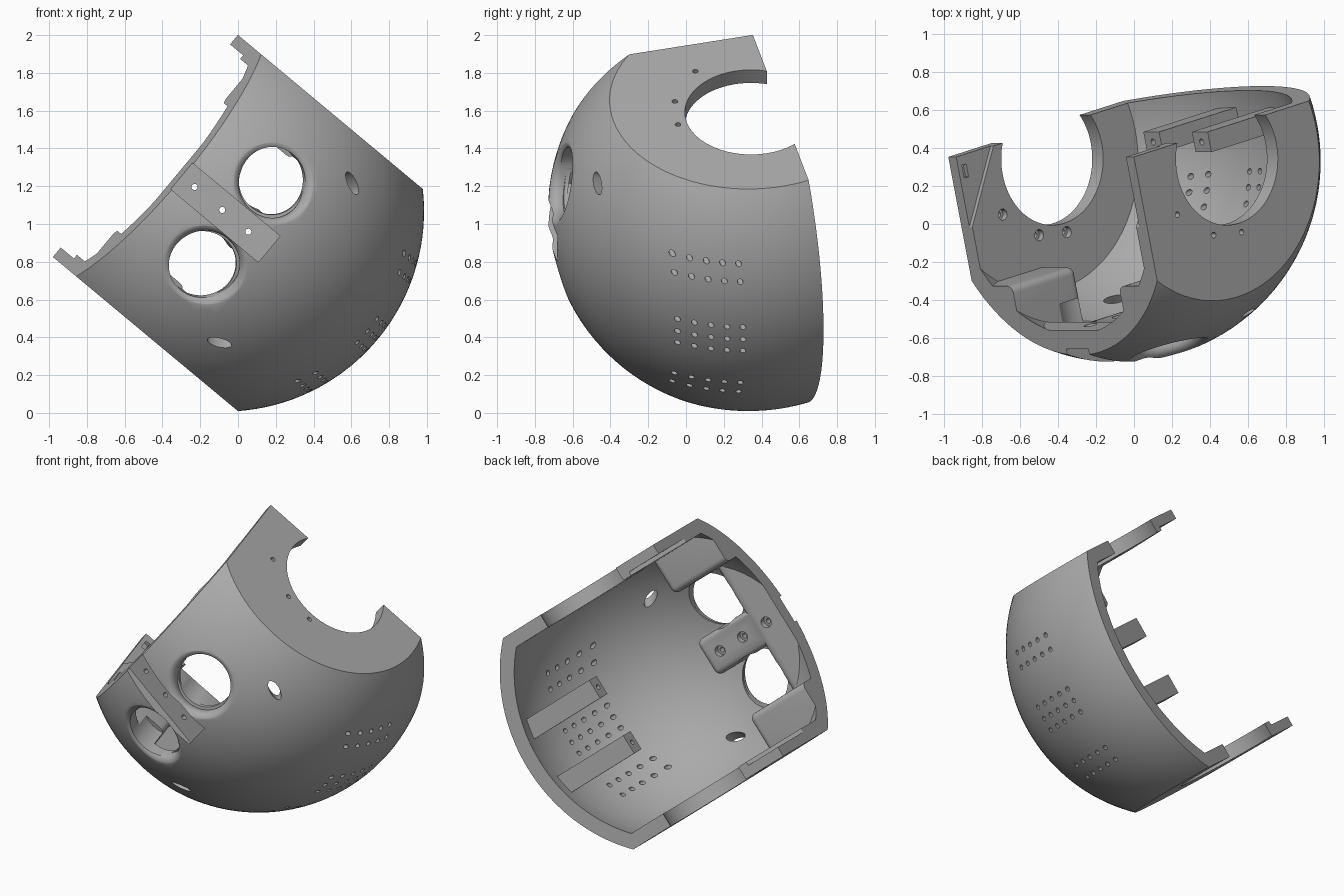
import bpy, bmesh, math
from mathutils import Matrix, Vector

if "Cube" in bpy.data.objects:
    bpy.data.objects.remove(bpy.data.objects["Cube"])

R, R_IN = 1.061, 0.965           # outer and inner shell radius
HALF, WALL = 0.765, 0.675        # outer and inner side faces
BACK, TOP, FACE = 0.152, 0.518, -0.79
TILT = math.radians(13.8)
UNTILT = Matrix.Rotation(-TILT, 4, "X")
POSE = (Matrix.Translation((-0.076, 0.33, 1.068))
        @ Matrix.Rotation(math.radians(-50.2), 4, "Y")
        @ Matrix.Rotation(TILT, 4, "X"))

grey = bpy.data.materials.new("Plain grey")
grey.use_nodes = True
grey.diffuse_color = (0.4, 0.4, 0.4, 1)
grey.node_tree.nodes["Principled BSDF"].inputs["Base Color"].default_value = (0.4, 0.4, 0.4, 1)


def make(name, bm):
    bmesh.ops.recalc_face_normals(bm, faces=bm.faces)
    mesh = bpy.data.meshes.new(name)
    bm.to_mesh(mesh)
    bm.free()
    mesh.materials.append(grey)
    obj = bpy.data.objects.new(name, mesh)
    bpy.context.collection.objects.link(obj)
    return obj


def ball(radius, cuts):
    """Sphere sliced flat by planes given as (point, outward normal)."""
    bm = bmesh.new()
    bmesh.ops.create_uvsphere(bm, u_segments=128, v_segments=72, radius=radius)
    for co, no in cuts:
        cut = bmesh.ops.bisect_plane(bm, geom=bm.verts[:] + bm.edges[:] + bm.faces[:],
                                     plane_co=co, plane_no=no, clear_outer=True)
        edges = [e for e in cut["geom_cut"] if isinstance(e, bmesh.types.BMEdge)]
        bmesh.ops.holes_fill(bm, edges=edges, sides=0)
    return bm


def add_box(bm, xs, ys, zs, rounding=0, frame=Matrix()):
    size = [b - a for a, b in (xs, ys, zs)]
    mid = [(a + b) / 2 for a, b in (xs, ys, zs)]
    new = bmesh.ops.create_cube(bm, size=1, matrix=frame @ Matrix.Translation(mid)
                                @ Matrix.Diagonal((*size, 1)))["verts"]
    if rounding:
        edges = list({e for v in new for e in v.link_edges})
        bmesh.ops.bevel(bm, geom=edges, offset=rounding, segments=5, profile=0.5,
                        affect="EDGES")


def add_rod(bm, start, end, radius, frame=Matrix(), sides=24):
    a, b = Vector(start), Vector(end)
    turn = (b - a).to_track_quat("Z", "Y").to_matrix().to_4x4()
    bmesh.ops.create_cone(bm, cap_ends=True, segments=sides, radius1=radius, radius2=radius,
                          depth=(b - a).length,
                          matrix=frame @ Matrix.Translation((a + b) / 2) @ turn)


def boolean(obj, cutter_bm, operation="DIFFERENCE"):
    cutter = make("cutter", cutter_bm)
    cutter.hide_render = True
    mod = obj.modifiers.new("cut", "BOOLEAN")
    mod.operation, mod.solver, mod.object = operation, "EXACT", cutter
    bpy.context.view_layer.objects.active = obj
    bpy.ops.object.modifier_apply(modifier=mod.name)
    bpy.data.objects.remove(cutter)


# Outer shell, sliced flat at the sides, top and back
shell = make("head_shell", ball(R, [((HALF, 0, 0), (1, 0, 0)), ((-HALF, 0, 0), (-1, 0, 0)),
                                    ((0, BACK, 0), (0, 1, 0)), ((0, 0, TOP), (0, 0, 1))]))

# Hollow, leaving the inner face panel, centre strip and corner blocks solid
hollow = make("hollow", ball(R_IN, [((WALL, 0, 0), (1, 0, 0)), ((-WALL, 0, 0), (-1, 0, 0))]))
solids = [((-0.6, 0.6), (-1.5, FACE), (0.3, 1.5)),
          ((-0.125, 0.125), (-1.5, FACE - 0.002), (-0.1, 1.4)),
          ((0.44, 1), (-1.5, -0.55), (0.07, 1.5)),
          ((-1, -0.44), (-1.5, -0.55), (0.07, 1.5))]
for xs, ys, zs in solids:
    bm = bmesh.new()
    add_box(bm, xs, ys, zs, 0.04)
    boolean(hollow, bm)
bm = bmesh.new()
bm.from_mesh(hollow.data)
bpy.data.objects.remove(hollow)
boolean(shell, bm)

# Large round side openings
bm = bmesh.new()
add_rod(bm, (-1, -0.01, -0.1), (1, -0.01, -0.1), 0.35, sides=96)
boolean(shell, bm)

# Eye holes with a rounded outer lip
for side in (-1, 1):
    x, z = 0.288 * side, 0.135
    bm = bmesh.new()
    add_rod(bm, (x, -1.3, z), (x, -0.72, z), 0.178, sides=64)
    boolean(shell, bm)
    lip = [(0, -0.09), (0.178, -0.09)]
    for i in range(7):
        a = i / 6 * math.pi / 2
        lip.append((0.228 - 0.05 * math.cos(a), -0.072 + 0.05 * math.sin(a)))
    lip += [(0.24, -0.02), (0.24, 0.06), (0, 0.06)]
    bm = bmesh.new()
    verts = [bm.verts.new((r, 0, h)) for r, h in lip]
    edges = [bm.edges.new(pair) for pair in zip(verts, verts[1:])]
    bmesh.ops.spin(bm, geom=verts + edges, cent=(0, 0, 0), axis=(0, 0, 1),
                   angle=math.tau, steps=64)
    bmesh.ops.remove_doubles(bm, verts=bm.verts, dist=1e-4)
    out = Vector((x, -math.sqrt(R * R - x * x - z * z), z))
    bm.transform(Matrix.Translation(out) @ out.to_track_quat("Z", "Y").to_matrix().to_4x4())
    boolean(shell, bm)

# Flat groove down the middle of the face
bm = bmesh.new()
add_box(bm, (-0.09, 0.09), (-1.5, -0.99), (-0.314, 1), frame=UNTILT)
boolean(shell, bm)

# Screw holes in the groove, countersunk from the inside
through, sinks = bmesh.new(), bmesh.new()
for z in (0.2, 0.01, -0.17):
    inner = (FACE - 0.238 * z) / 0.971
    add_rod(through, (0, -1.2, z), (0, -0.6, z), 0.016, UNTILT)
    add_rod(sinks, (0, inner - 0.025, z), (0, -0.6, z), 0.034, UNTILT)

# Screw holes in both side walls
for y, z in ((-0.215, 0.3), (-0.38, 0.083), (-0.41, -0.106)):
    for side in (-1, 1):
        add_rod(through, (side * 0.6, y, z), (side * 0.9, y, z), 0.015)
        add_rod(sinks, (side * 0.6, y, z), (side * 0.71, y, z), 0.03)

# Vent holes in three groups along the underside
for x in (-0.44, -0.347, -0.081, 0, 0.081, 0.347, 0.44):
    for i in range(5):
        y = -0.6 + 0.08 * i
        add_rod(through, (x, y, -1.2), (x, y, -0.55), 0.015, sides=16)
boolean(shell, through)
boolean(shell, sinks)

# Slanted oval slots below the eyes
bm = bmesh.new()
for side in (-1, 1):
    pos = Vector((0.55 * side, -0.8, -0.429))
    n = pos.normalized()
    along = Vector((-0.032 * side, 0, -0.118))
    along = (along - n * along.dot(n)).normalized()
    frame = Matrix((along, n.cross(along), n)).transposed().to_4x4()
    bmesh.ops.create_cone(bm, cap_ends=True, segments=32, radius1=1, radius2=1, depth=0.4,
                          matrix=UNTILT @ Matrix.Translation(pos) @ frame
                          @ Matrix.Diagonal((0.067, 0.03, 1, 1)))
boolean(shell, bm)

# Triangular recesses and a tip notch on the inside of each arm
bm = bmesh.new()
for side in (-1, 1):
    corners = [(-0.25, 0.532), (0.16, 0.27), (0.16, 0.532)]
    low = [bm.verts.new((side * 0.6, y, z)) for y, z in corners]
    high = [bm.verts.new((side * 0.7, y, z)) for y, z in corners]
    bm.faces.new(low)
    bm.faces.new(high)
    for i in range(3):
        j = (i + 1) % 3
        bm.faces.new((low[i], low[j], high[j], high[i]))
boolean(shell, bm)
bm = bmesh.new()
for side in (-1, 1):
    add_box(bm, sorted((side * 0.6, side * 0.725)), (0.03, 0.1), (0.46, 0.49))
boolean(shell, bm)

# Two upright posts near the back, with a screw hole in the end
parts = [shell]
for side, name in ((1, "left_post"), (-1, "right_post")):
    bm = bmesh.new()
    x = 0.2 * side
    add_box(bm, (x - 0.065, x + 0.065), (-0.05, 0.06), (-0.98, -0.41))
    post = make(name, bm)
    hole = bmesh.new()
    add_rod(hole, (x, 0.005, -0.55), (x, 0.005, -0.3), 0.017)
    boolean(post, hole)
    parts.append(post)

# Pose everything and shade smooth with sharp edges kept
for obj in parts:
    obj.data.transform(POSE)
    bpy.ops.object.select_all(action="DESELECT")
    obj.select_set(True)
    bpy.context.view_layer.objects.active = obj
    bpy.ops.object.shade_smooth_by_angle(angle=math.radians(30))
